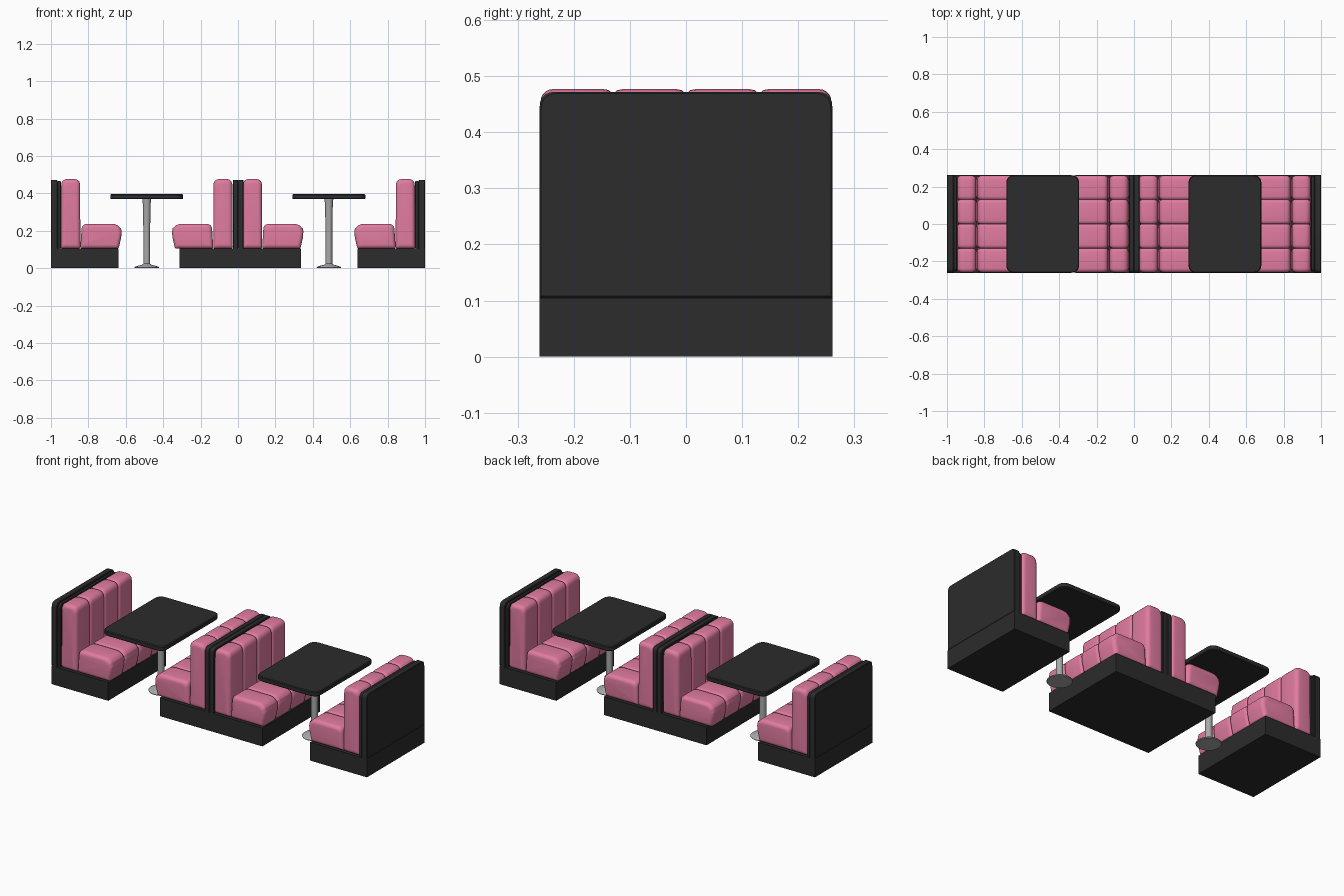
import bpy, bmesh, math
from mathutils import Vector

if "Cube" in bpy.data.objects:
    bpy.data.objects.remove(bpy.data.objects["Cube"])


def material(name, rgb):
    m = bpy.data.materials.new(name)
    m.diffuse_color = (*rgb, 1)
    m.use_nodes = True
    m.node_tree.nodes["Principled BSDF"].inputs["Base Color"].default_value = m.diffuse_color
    return m


PINK = material("pink_vinyl", (0.75, 0.2, 0.35))
BLACK = material("black_laminate", (0.025, 0.025, 0.025))
STEEL = material("steel", (0.4, 0.4, 0.4))
HY = 0.261


def rounded(corners, n=5):
    """Round each (a, b, radius) corner of a polygon."""
    pts = []
    for i, (a, b, r) in enumerate(corners):
        c = Vector((a, b))
        if r == 0:
            pts.append(c)
            continue
        p = c + (Vector(corners[i - 1][:2]) - c).normalized() * r
        q = c + (Vector(corners[(i + 1) % len(corners)][:2]) - c).normalized() * r
        for k in range(n + 1):
            t = k / n
            pts.append(p * (1 - t) ** 2 + c * 2 * t * (1 - t) + q * t * t)
    return pts


def loft(name, outline, stations, axis, mat, angle=35):
    """Sweep an outline through (position, inset) stations along an axis."""
    lo = Vector((min(p.x for p in outline), min(p.y for p in outline)))
    hi = Vector((max(p.x for p in outline), max(p.y for p in outline)))
    mid, half = (lo + hi) / 2, (hi - lo) / 2
    place = {"x": lambda a, b, t: (t, a, b),
             "y": lambda a, b, t: (a, t, b),
             "z": lambda a, b, t: (a, b, t)}[axis]
    bm = bmesh.new()
    rings = []
    for t, inset in stations:
        rings.append([bm.verts.new(place(
            mid.x + (p.x - mid.x) * (1 - inset / half.x),
            mid.y + (p.y - mid.y) * (1 - inset / half.y), t)) for p in outline])
    n = len(outline)
    for r, s in zip(rings, rings[1:]):
        for i in range(n):
            bm.faces.new((r[i], r[(i + 1) % n], s[(i + 1) % n], s[i]))
    bm.faces.new(rings[0])
    bm.faces.new(rings[-1])
    return finish(name, bm, mat, angle)


def finish(name, bm, mat, angle=35):
    bmesh.ops.recalc_face_normals(bm, faces=bm.faces)
    me = bpy.data.meshes.new(name)
    bm.to_mesh(me)
    bm.free()
    ob = bpy.data.objects.new(name, me)
    bpy.context.collection.objects.link(ob)
    me.materials.append(mat)
    bpy.ops.object.select_all(action="DESELECT")
    ob.select_set(True)
    bpy.context.view_layer.objects.active = ob
    bpy.ops.object.shade_smooth_by_angle(angle=math.radians(angle))
    return ob


def cushion(name, corners):
    """Padded cushion with round ends and three seams (four segments)."""
    h, r = 0.259, 0.022
    end = [(h - r + r * math.sin(a), r * (1 - math.cos(a)))
           for a in (math.pi / 2 * k / 5 for k in range(6))]
    st = [(-y, i) for y, i in reversed(end)]
    for s in (-0.13, 0, 0.13):
        st += [(s - 0.018, 0), (s - 0.007, 0.002), (s - 0.002, 0.008), (s, 0.012),
               (s + 0.002, 0.008), (s + 0.007, 0.002), (s + 0.018, 0)]
    st += end
    loft(name, rounded(corners), st, "y", PINK, 50)


def box(name, x0, x1, z0, z1):
    outline = [Vector(p) for p in ((-HY, z0), (HY, z0), (HY, z1), (-HY, z1))]
    loft(name, outline, [(x0, 0), (x1, 0)], "x", BLACK)


def panel(name, x0, x1, inset=0.0):
    h, z = HY - inset, 0.472 - inset
    outline = rounded([(-h, 0.105, 0), (h, 0.105, 0), (h, z, 0.028), (-h, z, 0.028)])
    x0, x1 = sorted((x0, x1))
    e = 0.003
    loft(name, outline, [(x0, e), (x0 + e, 0), (x1 - e, 0), (x1, e)], "x", BLACK)


def bench_cushions(name, x, s):
    """Back and seat cushions; x is the rear of the panel, s the facing side."""
    cushion(name + "_back_cushion", [
        (x + s * 0.053, 0.105, 0.012), (x + s * 0.157, 0.105, 0.012),
        (x + s * 0.156, 0.477, 0.035), (x + s * 0.055, 0.477, 0.035)])
    cushion(name + "_seat_cushion", [
        (x + s * 0.157, 0.105, 0.01), (x + s * 0.362, 0.105, 0.01),
        (x + s * 0.380, 0.185, 0.03), (x + s * 0.370, 0.237, 0.045),
        (x + s * 0.165, 0.237, 0.03)])


# outer benches
for side, s in (("left", 1), ("right", -1)):
    x = -s
    box(side + "_base", *sorted((x, x + s * 0.36)), 0, 0.105)
    panel(side + "_back_panel", x, x + s * 0.035)
    panel(side + "_inner_panel", x + s * 0.035, x + s * 0.053, 0.006)
    bench_cushions(side + "_bench", x, s)

# double bench in the middle
box("middle_left_base", -0.313, 0.02, 0, 0.105)
box("middle_right_base", 0.02, 0.337, 0, 0.105)
panel("middle_left_panel", -0.028, 0.001)
panel("middle_right_panel", 0.001, 0.03)
bench_cushions("middle_left_bench", 0.025, -1)
bench_cushions("middle_right_bench", -0.028, 1)

# pedestal tables
for side, cx in (("left", -0.488), ("right", 0.486)):
    w = 0.195
    outline = rounded([(cx - w, -HY, 0.045), (cx + w, -HY, 0.045),
                       (cx + w, HY, 0.045), (cx - w, HY, 0.045)], 7)
    loft(side + "_table_top", outline,
         [(0.369, 0.004), (0.373, 0), (0.392, 0), (0.396, 0.004)], "z", BLACK)
    circle = [Vector((cx + 0.066 * math.cos(a), 0.066 * math.sin(a)))
              for a in (math.tau * k / 32 for k in range(32))]
    # foot and pole, radius given at each height
    prof = [(0, 0.064), (0.004, 0.066), (0.008, 0.062), (0.014, 0.045),
            (0.019, 0.025), (0.024, 0.018), (0.2, 0.018), (0.345, 0.021), (0.37, 0.024)]
    loft(side + "_table_leg", circle, [(z, 0.066 - r) for z, r in prof], "z", STEEL)
